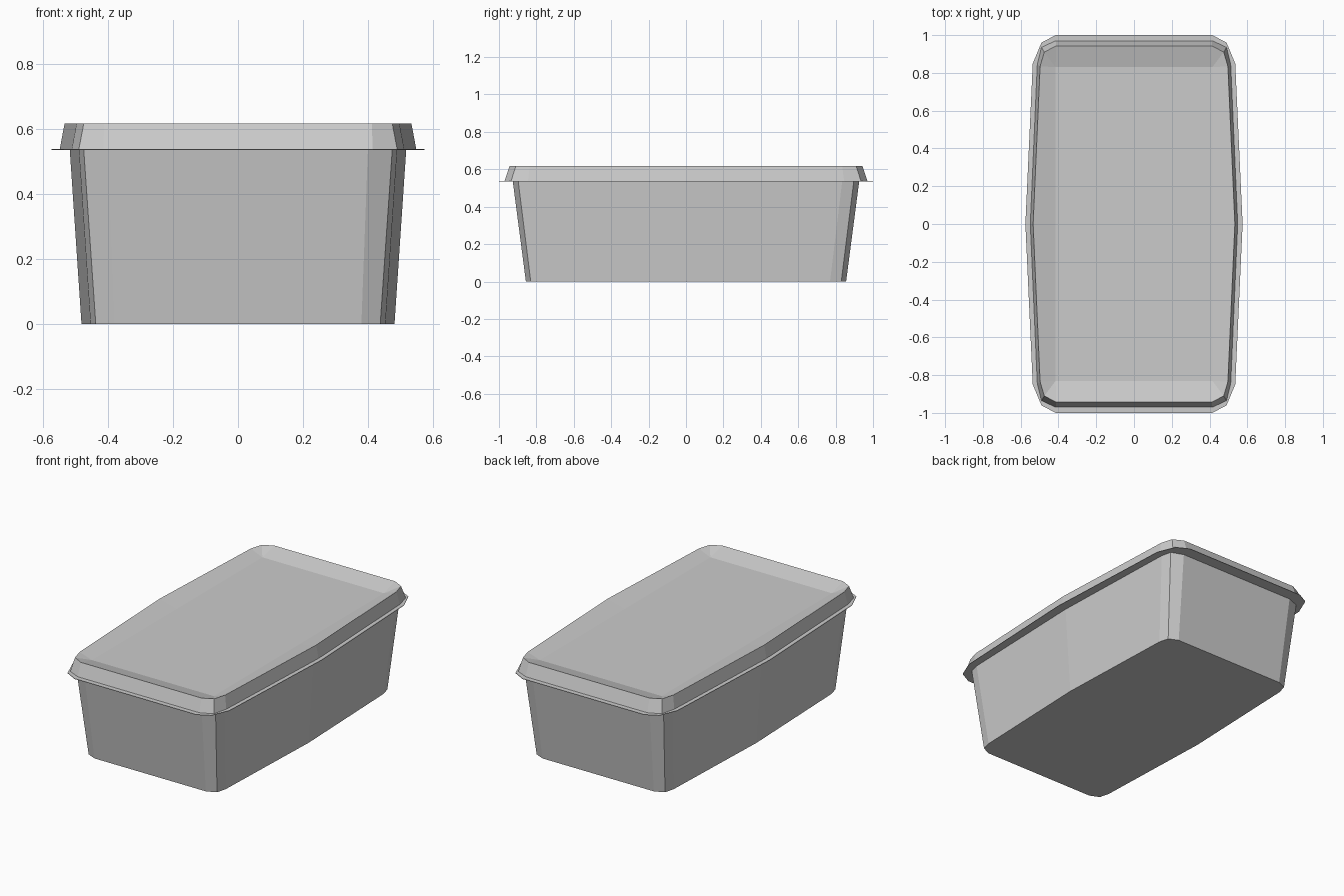
import bpy
import bmesh

cube = bpy.data.objects.get("Cube")
if cube:
    bpy.data.objects.remove(cube, do_unlink=True)

grey = bpy.data.materials.new("light_grey_plastic")
grey.use_nodes = True
grey.diffuse_color = (0.6, 0.6, 0.6, 1)
grey.node_tree.nodes["Principled BSDF"].inputs["Base Color"].default_value = (0.6, 0.6, 0.6, 1)


def outline(quarter):
    """Mirror a quarter outline (end to mid-side) into a full loop, counter-clockwise."""
    back_right = list(quarter)
    front_right = [(x, -y) for x, y in reversed(quarter[:-1])]
    half = back_right + front_right
    return [(x, y) for x, y in reversed(half)] + [(-x, y) for x, y in half]


def loft(name, sections, cap_bottom=False, cap_top=False):
    """Skin a stack of (height, quarter outline) sections."""
    bm = bmesh.new()
    rings = [[bm.verts.new((x, y, z)) for x, y in outline(q)] for z, q in sections]
    n = len(rings[0])
    for low, high in zip(rings, rings[1:]):
        for i in range(n):
            j = (i + 1) % n
            bm.faces.new((low[i], low[j], high[j], high[i]))
    if cap_bottom:
        bm.faces.new(rings[0][::-1])
    if cap_top:
        bm.faces.new(rings[-1])
    bmesh.ops.remove_doubles(bm, verts=bm.verts, dist=0.0005)
    mesh = bpy.data.meshes.new(name)
    bm.to_mesh(mesh)
    bm.free()
    mesh.materials.append(grey)
    obj = bpy.data.objects.new(name, mesh)
    bpy.context.collection.objects.link(obj)
    return obj


# Quarter outlines: end edge, two corner points, middle of the bowed side
tub_foot = [(.38, .856), (.438, .83), (.454, .77), (.482, 0)]
tub_rim = [(.40, .926), (.475, .897), (.49, .835), (.518, 0)]
flange = [(.415, 1.0), (.49, .96), (.536, .85), (.575, 0)]
lid_base = [(.415, .97), (.49, .935), (.512, .845), (.549, 0)]
lid_top = [(.412, .943), (.475, .91), (.497, .835), (.534, 0)]
panel = [(.415, .83)] * 3 + [(.415, 0)]

# Tapered tub
loft("tub", [(0, tub_foot), (.535, tub_rim)], cap_bottom=True)

# Lid: thin flange, sloped wall and shallow dished panel
loft("lid", [(.535, tub_rim), (.535, flange), (.538, flange), (.538, lid_base),
             (.617, lid_top), (.587, panel)], cap_top=True)
